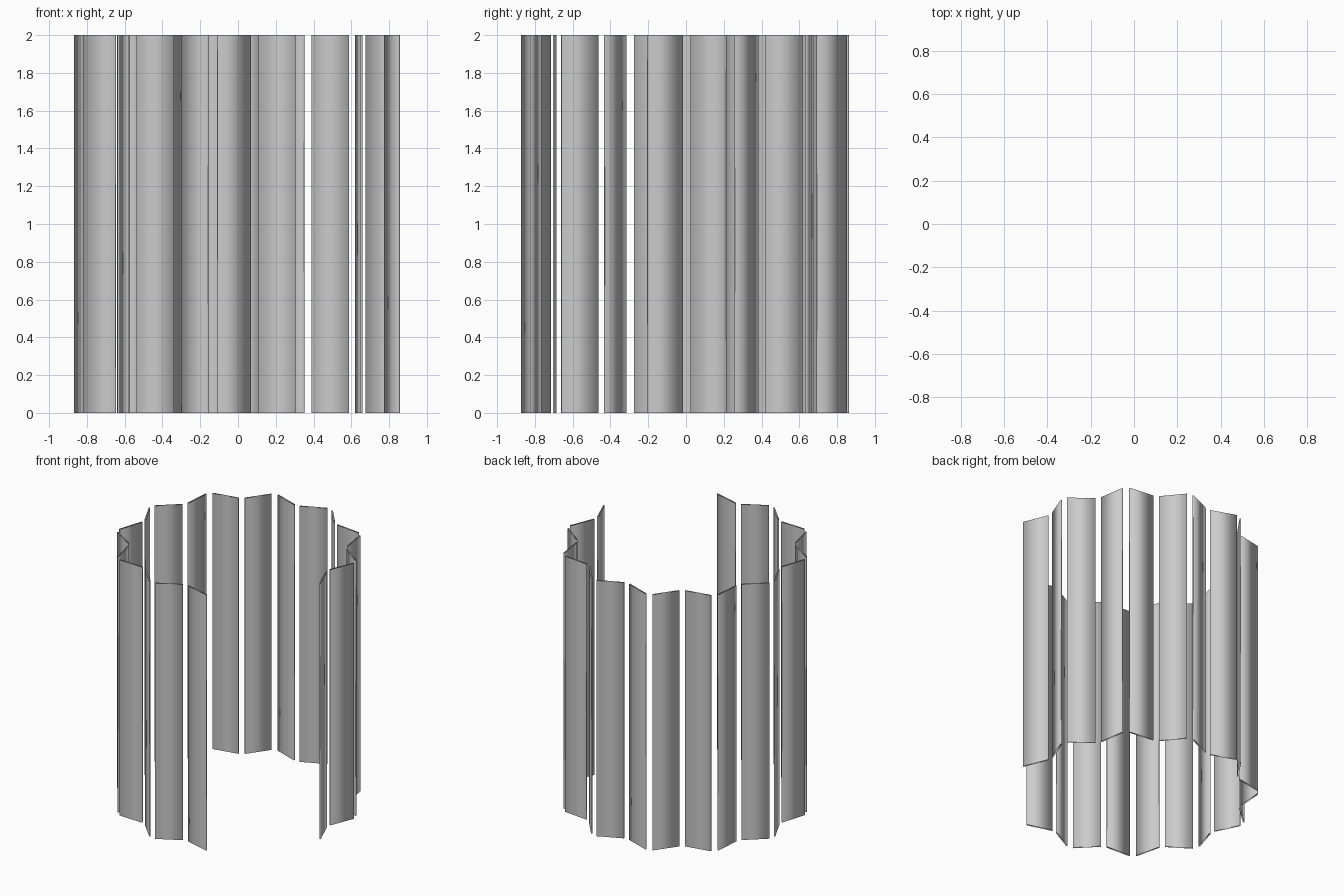
import bpy
import bmesh
from math import radians
from mathutils import Vector, Matrix

if "Cube" in bpy.data.objects:
    bpy.data.objects.remove(bpy.data.objects["Cube"])

RADIUS, WIDTH, THICK, HEIGHT = 0.822, 0.20, 0.01, 2.0
PAIRS, START, PAIR_STEP, INNER_STEP, TILT = 10, -7.8, 30.7, 16.1, 30


def panel(name, angle, tilt):
    """Thin upright slat, open at top and bottom, turned off the tangent by tilt."""
    centre = Matrix.Rotation(radians(angle), 3, 'Z') @ Vector((RADIUS, 0, 0))
    turn = Matrix.Rotation(radians(angle + 90 + tilt), 3, 'Z')
    bm = bmesh.new()
    corners = [(-1, -1), (1, -1), (1, 1), (-1, 1)]
    rings = []
    for z in (0, HEIGHT):
        rings.append([bm.verts.new(centre + turn @ Vector((sx * WIDTH / 2, sy * THICK / 2, 0))
                                   + Vector((0, 0, z))) for sx, sy in corners])
    low, high = rings
    for i in range(4):
        j = (i + 1) % 4
        face = bm.faces.new((low[i], low[j], high[j], high[i]))
        face.smooth = True
    mesh = bpy.data.meshes.new(name)
    bm.to_mesh(mesh)
    bm.free()
    obj = bpy.data.objects.new(name, mesh)
    bpy.context.collection.objects.link(obj)


# folding screen: zigzag pairs of slats round an open ring
for k in range(PAIRS):
    base = START + k * PAIR_STEP
    panel(f"screen_panel_{2 * k + 1:02d}", base, TILT)
    panel(f"screen_panel_{2 * k + 2:02d}", base + INNER_STEP, -TILT)
